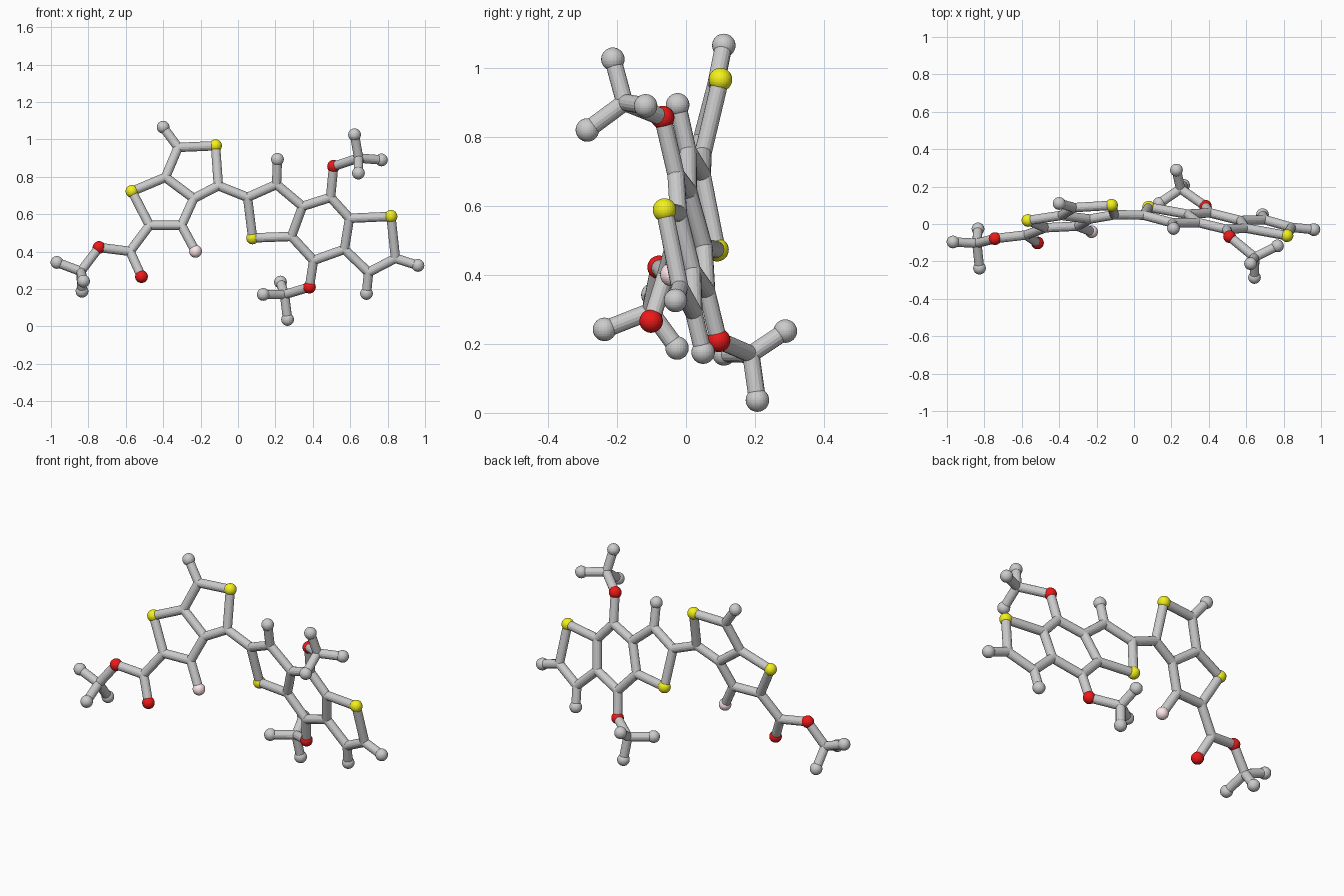
import bpy
from mathutils import Vector

if "Cube" in bpy.data.objects:
    bpy.data.objects.remove(bpy.data.objects["Cube"])

BALL_R, BOND_R = 0.034, 0.025


def material(name, color):
    m = bpy.data.materials.new(name)
    m.diffuse_color = (*color, 1)
    m.use_nodes = True
    m.node_tree.nodes["Principled BSDF"].inputs["Base Color"].default_value = m.diffuse_color
    return m


MATS = {
    "S": material("yellow", (0.9, 0.88, 0.01)),
    "O": material("red", (0.85, 0.01, 0.01)),
    "F": material("pink", (1.0, 0.8, 0.82)),
}
NAMES = {"S": "sulfur_ball", "O": "oxygen_ball", "F": "fluorine_ball",
         "C": "carbon_joint", "H": "end_ball"}
atoms = {}


def left_plane(x, z):
    return -0.126 + 0.05 * x + 0.24 * z


def right_plane(x, z):
    return 0.206 - 0.172 * x - 0.217 * z


def flat_group(plane, points):
    """Atoms lying on a tilted plane, given by front-view x, z."""
    for name, (x, z) in points.items():
        atoms[name] = Vector((x, plane(x, z), z))


# Left fused ring pair with its side atoms
flat_group(left_plane, {
    "H1": (-.40, 1.065), "C1": (-.32, .957), "S1": (-.12, .966),
    "C2": (-.105, .752), "C3": (-.237, .684), "C4": (-.388, .797),
    "S2": (-.567, .722), "C5": (-.473, .54), "C6": (-.302, .54),
    "F1": (-.227, .401), "C7": (-.577, .401)})

# Right fused three-ring core with its side atoms
flat_group(right_plane, {
    "C9": (.051, .69), "S3": (.078, .473), "C10": (.206, .759),
    "H10": (.211, .893), "C11": (.345, .642), "C12": (.286, .481),
    "C13": (.495, .69), "O3": (.511, .856), "C14": (.596, .578),
    "C15": (.569, .412), "C16": (.404, .353), "O4": (.382, .21),
    "S4": (.818, .588), "C17": (.842, .364), "C18": (.698, .289),
    "H17": (.962, .326), "H18": (.687, .176)})

# Ester tail and the three end groups, which leave the planes
for name, co in {
    "O1": (-.743, -.078, .422), "O2": (-.516, -.101, .266),
    "C8": (-.84, -.103, .294), "H8a": (-.968, -.096, .342),
    "H8b": (-.826, -.236, .242), "H8c": (-.834, -.026, .188),
    "C19": (.645, -.178, .90), "H19a": (.623, -.212, 1.025),
    "H19b": (.767, -.117, .89), "H19c": (.644, -.286, .82),
    "C20": (.249, .188, .17), "H20a": (.135, .11, .171),
    "H20b": (.227, .288, .237), "H20c": (.265, .207, .037)}.items():
    atoms[name] = Vector(co)

# Chains of bonded atoms
CHAINS = [
    "H1 C1 S1 C2 C3 C4 C1", "C4 S2 C5 C6 C3", "C6 F1", "C5 C7 O1 C8 H8a",
    "C7 O2", "H8b C8 H8c",
    "C2 C9 S3 C12 C11 C10 C9", "C10 H10", "C11 C13 C14 C15 C16 C12",
    "C14 S4 C17 C18 C15", "C17 H17", "C18 H18",
    "C13 O3 C19 H19a", "H19b C19 H19c", "C16 O4 C20 H20a", "H20b C20 H20c"]

# Balls at the atoms; carbons only round off the bond joints
for name, co in atoms.items():
    kind = name[0]
    r = BOND_R if kind == "C" else BALL_R
    bpy.ops.mesh.primitive_uv_sphere_add(segments=24, ring_count=16,
                                         radius=r, location=co)
    ob = bpy.context.object
    ob.name = NAMES[kind]
    if kind in MATS:
        ob.data.materials.append(MATS[kind])

# Round bars along the bonds
for chain in CHAINS:
    keys = chain.split()
    for a, b in zip(keys, keys[1:]):
        d = atoms[b] - atoms[a]
        bpy.ops.mesh.primitive_cylinder_add(
            vertices=16, radius=BOND_R, depth=d.length,
            location=(atoms[a] + atoms[b]) / 2,
            rotation=d.to_track_quat("Z", "Y").to_euler())
        bpy.context.object.name = "bond_bar"
